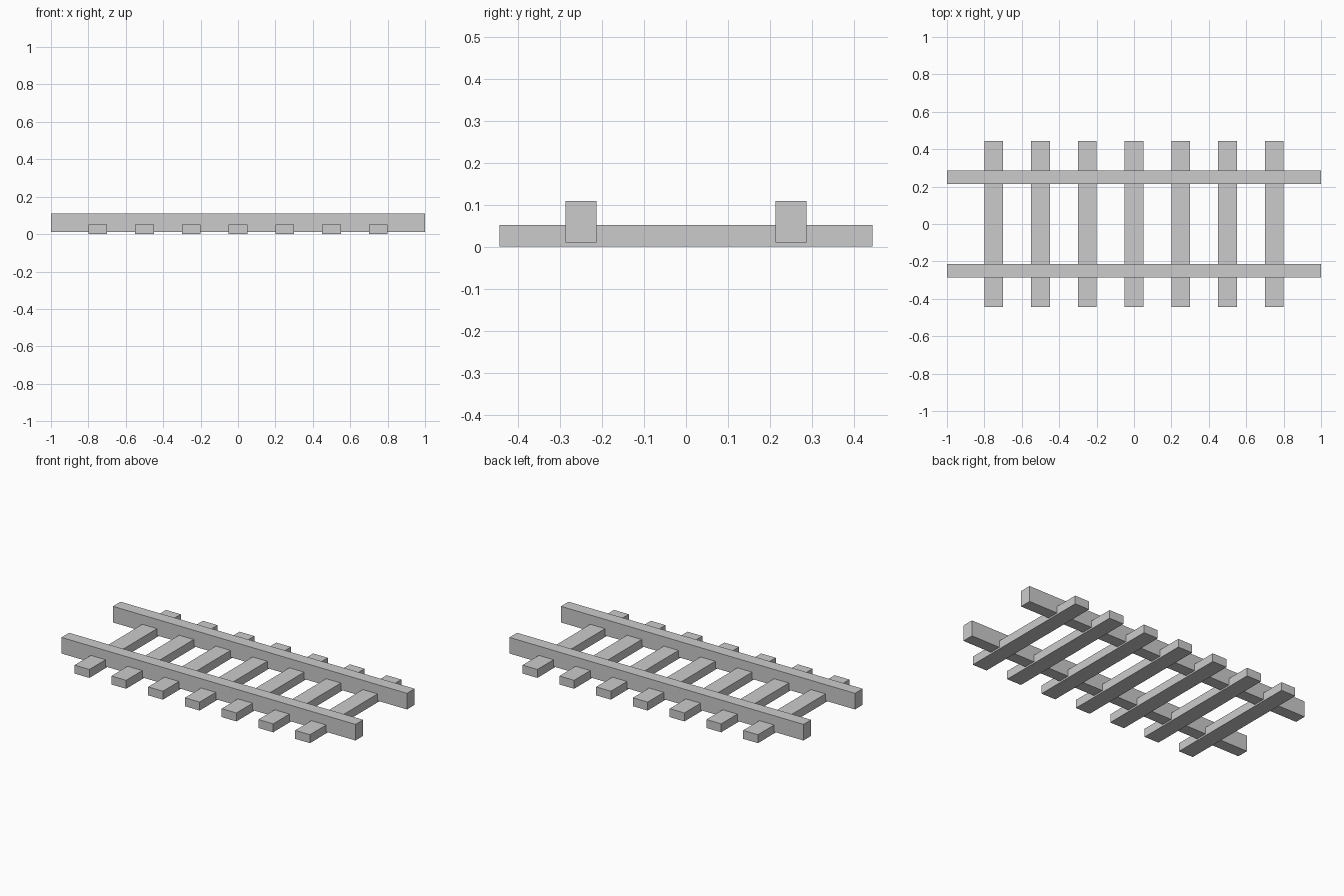
import bpy

if "Cube" in bpy.data.objects:
    bpy.data.objects.remove(bpy.data.objects["Cube"])


def box(name, center, size):
    bpy.ops.mesh.primitive_cube_add(size=1, location=center)
    obj = bpy.context.object
    obj.name = name
    obj.scale = size
    bpy.ops.object.transform_apply(location=False, rotation=False, scale=True)
    return obj


# Cross ties resting on the ground
for i in range(7):
    box(f"cross_tie_{i + 1}", ((i - 3) * 0.25, 0, 0.026), (0.1, 0.888, 0.052))

# Two long rails sunk into the ties
for side, name in ((-1, "front_rail"), (1, "back_rail")):
    box(name, (0, side * 0.25, 0.0595), (2, 0.074, 0.099))
